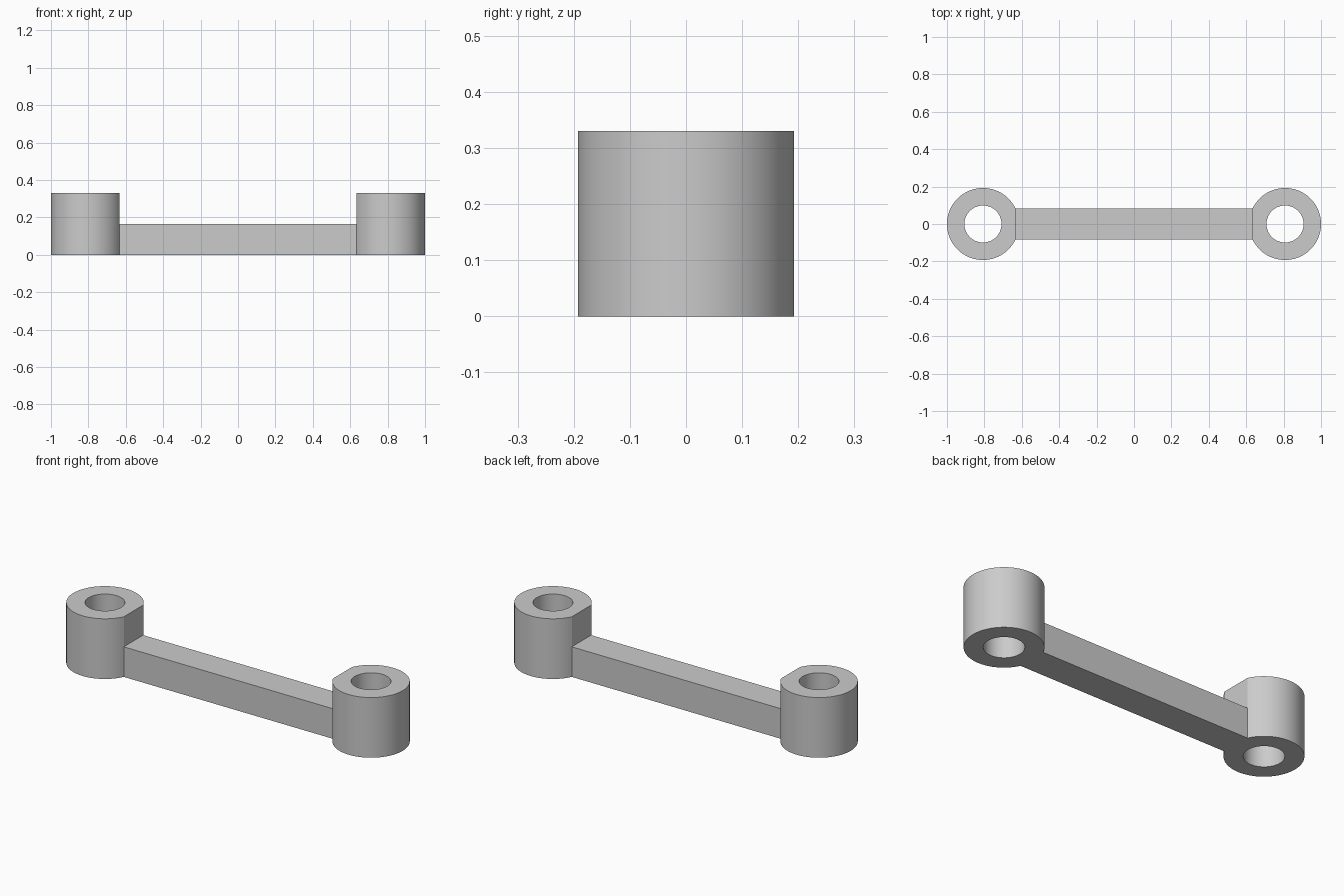
import bpy
import bmesh
from math import asin, cos, sin, pi, radians

cube = bpy.data.objects.get("Cube")
if cube:
    bpy.data.objects.remove(cube, do_unlink=True)

# Main dimensions
RADIUS, BORE, HEIGHT = 0.1925, 0.099, 0.33
CENTRE = 1 - RADIUS
BAR_HALF, BAR_HEIGHT = 0.084, 0.165
HALF_ANGLE = asin(BAR_HALF / RADIUS)
FLAT = RADIUS * cos(HALF_ANGLE)

grey = bpy.data.materials.new("plain_grey")
grey.use_nodes = True
colour = (0.6, 0.6, 0.6, 1)
grey.diffuse_color = colour
grey.node_tree.nodes["Principled BSDF"].inputs["Base Color"].default_value = colour


def add_object(name, bm):
    bmesh.ops.recalc_face_normals(bm, faces=bm.faces)
    mesh = bpy.data.meshes.new(name)
    bm.to_mesh(mesh)
    bm.free()
    mesh.materials.append(grey)
    obj = bpy.data.objects.new(name, mesh)
    bpy.context.collection.objects.link(obj)
    bpy.ops.object.select_all(action="DESELECT")
    obj.select_set(True)
    bpy.context.view_layer.objects.active = obj
    bpy.ops.object.shade_smooth_by_angle(angle=radians(12))
    return obj


# Bored boss with a flat, as wide as the bar, facing the middle
def boss(name, side):
    flat_steps, arc_steps = 10, 60
    angles = [-HALF_ANGLE + 2 * HALF_ANGLE * i / flat_steps for i in range(flat_steps)]
    angles += [HALF_ANGLE + 2 * (pi - HALF_ANGLE) * i / arc_steps for i in range(arc_steps)]
    bm = bmesh.new()

    def loop(bore, z):
        verts = []
        for i, a in enumerate(angles):
            r = BORE if bore else FLAT / cos(a) if i < flat_steps else RADIUS
            verts.append(bm.verts.new((side * (CENTRE - r * cos(a)), r * sin(a), z)))
        return verts

    loops = [loop(False, 0), loop(False, HEIGHT), loop(True, HEIGHT), loop(True, 0)]
    count = len(angles)
    for k in range(4):
        a, b = loops[k], loops[(k + 1) % 4]
        for i in range(count):
            j = (i + 1) % count
            bm.faces.new((a[i], a[j], b[j], b[i]))
    return add_object(name, bm)


boss("left_boss", 1)
boss("right_boss", -1)

# Connecting bar butting against both flats
bm = bmesh.new()
bmesh.ops.create_cube(bm, size=1)
bmesh.ops.scale(bm, vec=(2 * (CENTRE - FLAT), 2 * BAR_HALF, BAR_HEIGHT), verts=bm.verts)
bmesh.ops.translate(bm, vec=(0, 0, BAR_HEIGHT / 2), verts=bm.verts)
add_object("connecting_bar", bm)
